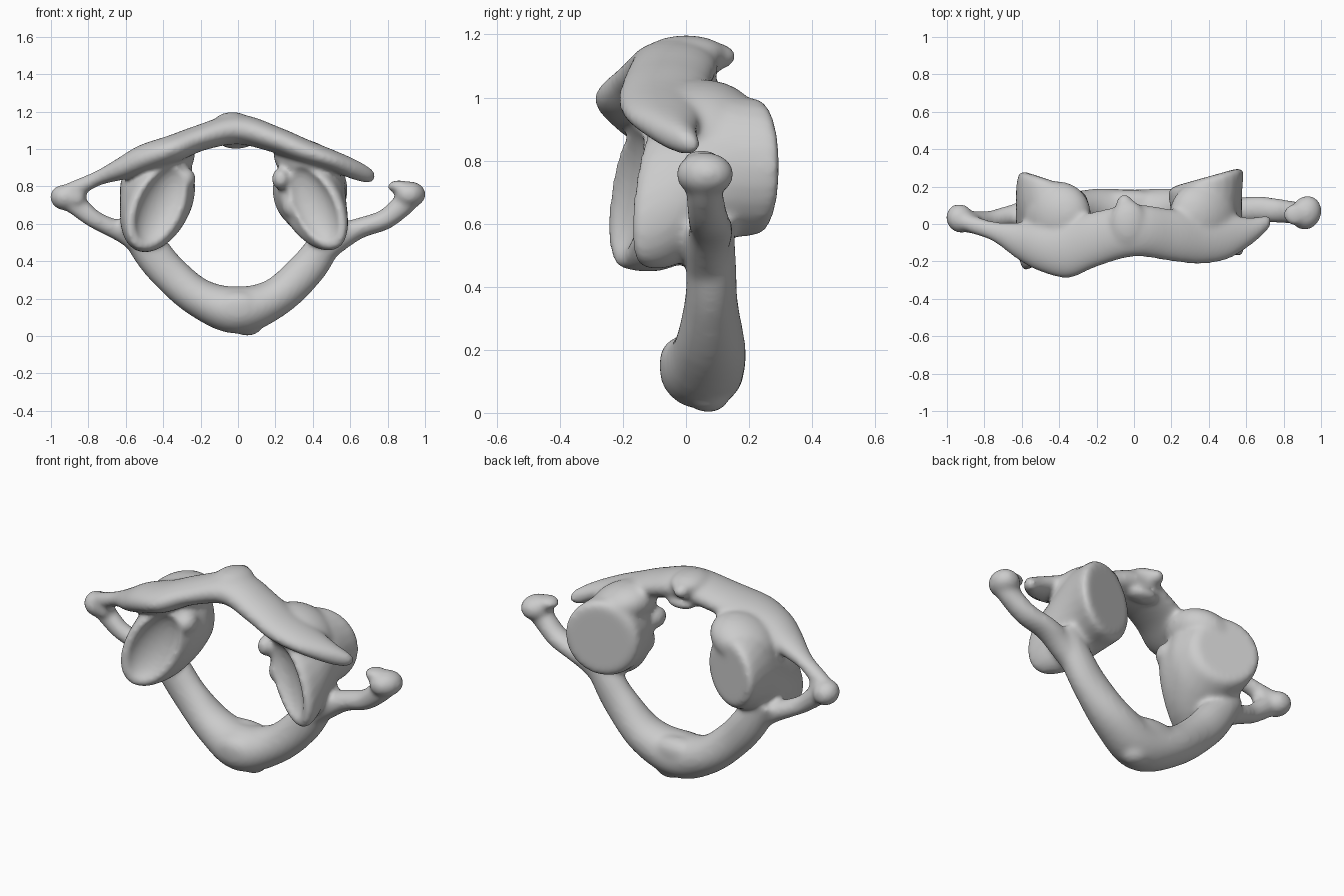
import bpy, bmesh, math
from mathutils import Vector, Matrix

if "Cube" in bpy.data.objects:
    bpy.data.objects.remove(bpy.data.objects["Cube"])

bm = bmesh.new()
N = 24
Y = Vector((0, 1, 0))


def skin(target, rings):
    """Bridge a list of point rings into a closed solid."""
    vs = [[target.verts.new(p) for p in r] for r in rings]
    for a, b in zip(vs, vs[1:]):
        for i in range(N):
            j = (i + 1) % N
            target.faces.new((a[i], a[j], b[j], b[i]))
    target.faces.new(vs[0][::-1])
    target.faces.new(vs[-1])


def smooth_path(rows, steps=5):
    """Catmull-Rom interpolation through rows of numbers."""
    out = []
    for i in range(len(rows) - 1):
        p = [rows[max(0, min(len(rows) - 1, i + k))] for k in (-1, 0, 1, 2)]
        for s in range(steps):
            t = s / steps
            out.append([0.5 * (2 * b + (c - a) * t + (2 * a - 5 * b + 4 * c - d) * t * t
                        + (3 * b - a - 3 * c + d) * t ** 3) for a, b, c, d in zip(*p)])
    return out + [list(rows[-1])]


def tube(rows):
    """Sweep an ellipse; rows are x, y, z, radius across, radius in y."""
    rows = smooth_path(rows)
    rings = []
    for i, r in enumerate(rows):
        t = Vector(rows[min(i + 1, len(rows) - 1)][:3]) - Vector(rows[max(i - 1, 0)][:3])
        side = t.cross(Y).normalized()
        rings.append([Vector(r[:3]) + side * r[3] * math.cos(a) + Y * r[4] * math.sin(a)
                      for a in (2 * math.pi * k / N for k in range(N))])
    skin(bm, rings)


def mass(rows, sx):
    """Loft along y; rows are y, centre x, centre z, half width, half length, lean, outward tilt."""
    rings = []
    for y, cx, cz, a, b, lean, tilt in smooth_path(rows, 3):
        ring = []
        for k in range(N):
            t = 2 * math.pi * k / N
            u, v = a * math.cos(t), b * math.sin(t)
            dx = u * math.cos(lean) - v * math.sin(lean)
            dz = u * math.sin(lean) + v * math.cos(lean)
            ring.append(Vector((sx * (cx + dx), y + tilt * dx, cz + dz)))
        rings.append(ring)
    skin(bm, rings)


def blob(target, c, r, lean=0, turn=0):
    m = (Matrix.Translation(c) @ Matrix.Rotation(turn, 4, 'Z')
         @ Matrix.Rotation(lean, 4, 'Y') @ Matrix.Diagonal((*r, 1)))
    bmesh.ops.create_uvsphere(target, u_segments=24, v_segments=14, radius=1, matrix=m)


# lower (rear) arch
tube([(-.58, .07, .62, .08, .08), (-.47, .08, .46, .1, .08), (-.36, .08, .33, .1, .085),
      (-.2, .075, .2, .105, .115), (0, .05, .138, .127, .135), (.2, .075, .205, .105, .115),
      (.36, .08, .35, .1, .085), (.45, .08, .47, .09, .08), (.54, .07, .62, .08, .08)])
blob(bm, (.05, .07, .06), (.08, .07, .06))
blob(bm, (-.03, .115, .19), (.2, .07, .075))
blob(bm, (0, -.02, .16), (.13, .065, .08))

# upper (front) arch running out to both sides
tube([(-.95, .03, .745, .05, .05), (-.87, 0, .785, .048, .05), (-.75, -.04, .843, .04, .055),
      (-.62, -.09, .895, .06, .1), (-.5, -.12, .95, .075, .135), (-.35, -.13, 1.0, .075, .16),
      (-.2, -.08, 1.06, .07, .15), (0, -.035, 1.105, .08, .14), (.2, -.06, 1.05, .07, .14),
      (.35, -.08, .99, .065, .135), (.5, -.07, .94, .055, .12), (.62, -.04, .89, .052, .075),
      (.7, .0, .855, .04, .045), (.73, .02, .84, .018, .02)])
blob(bm, (-.03, 0, 1.14), (.1, .13, .058))
blob(bm, (-.05, .09, 1.13), (.05, .07, .045))
blob(bm, (-.01, .05, 1.035), (.09, .06, .035))

# lower side struts and side tips
tube([(-.45, .07, .44, .07, .07), (-.58, .06, .54, .065, .06), (-.69, .04, .585, .05, .055),
      (-.78, .02, .632, .05, .05), (-.87, .02, .705, .058, .05), (-.94, .03, .74, .05, .05)])
blob(bm, (-.86, .0, .745), (.05, .055, .06))
blob(bm, (-.93, .03, .74), (.075, .08, .068), .4, .5)
tube([(.42, .07, .43, .07, .07), (.55, .07, .53, .07, .07), (.66, .08, .58, .055, .07),
      (.78, .07, .62, .055, .065), (.87, .06, .69, .06, .06), (.93, .06, .75, .06, .06)])
blob(bm, (.92, .06, .757), (.082, .095, .07), 0, -.4)
blob(bm, (.86, .05, .80), (.062, .06, .034))

# lateral masses: inward-sloping front cup end to flat rear facet
mass([(-.19, .43, .685, .13, .235, .45, -.38), (-.15, .43, .69, .155, .255, .45, -.35),
      (-.06, .435, .71, .18, .27, .4, -.1), (.06, .43, .77, .2, .25, .2, .1),
      (.15, .435, .785, .195, .22, .1, .25), (.21, .435, .79, .18, .195, 0, .33),
      (.23, .435, .79, .15, .165, 0, .33)], -1)
mass([(-.13, .42, .685, .115, .225, .45, -.3), (-.1, .42, .69, .14, .25, .45, -.28),
      (-.04, .405, .71, .165, .26, .4, -.1), (.06, .39, .77, .185, .25, .2, .1),
      (.15, .385, .78, .195, .225, 0, .2), (.23, .385, .78, .2, .215, 0, .28),
      (.25, .385, .78, .165, .18, 0, .28)], 1)
# shoulders joining masses to the upper arch, and inner knobs
for sx, x in ((-1, .41), (1, .37)):
    blob(bm, (sx * x, .05, .925), (.19, .18, .12), sx * .4)
blob(bm, (-.28, -.07, .84), (.055, .07, .06))
blob(bm, (.23, -.05, .84), (.05, .07, .06))
blob(bm, (.28, -.03, .7), (.045, .06, .07))


def make(name, b):
    bmesh.ops.recalc_face_normals(b, faces=b.faces)
    me = bpy.data.meshes.new(name)
    b.to_mesh(me)
    b.free()
    ob = bpy.data.objects.new(name, me)
    bpy.context.collection.objects.link(ob)
    return ob


bone = make("neck_vertebra", bm)

# shallow scoops that hollow the front cups
cut = bmesh.new()
blob(cut, (-.41, -.21, .70), (.12, .085, .23), .47, .37)
blob(cut, (.40, -.145, .70), (.11, .075, .22), -.47, -.3)
scoop = make("cup_cutter", cut)
scoop.hide_render = True
scoop.hide_viewport = True


def remesh(size):
    m = bone.modifiers.new("fuse", 'REMESH')
    m.mode = 'VOXEL'
    m.voxel_size = size
    m.use_smooth_shade = True


remesh(.011)
d = bone.modifiers.new("hollow", 'BOOLEAN')
d.operation = 'DIFFERENCE'
d.solver = 'EXACT'
d.object = scoop
remesh(.011)
s = bone.modifiers.new("soften", 'SMOOTH')
s.factor = .5
s.iterations = 16
